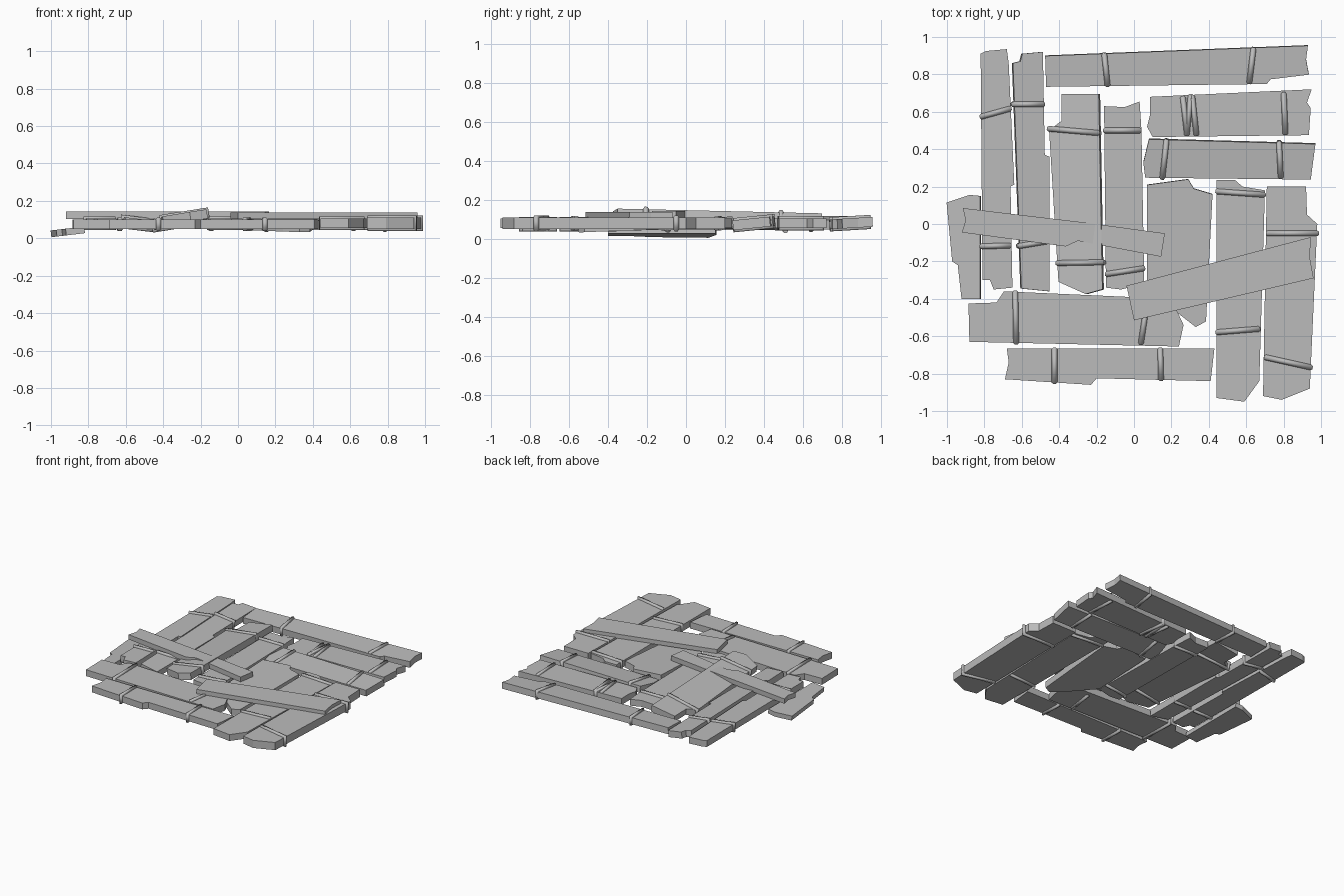
import bpy
from mathutils import Vector

cube = bpy.data.objects.get("Cube")
if cube:
    bpy.data.objects.remove(cube, do_unlink=True)


def make_material(name, grey):
    material = bpy.data.materials.new(name)
    material.use_nodes = True
    colour = (grey, grey, grey, 1)
    material.diffuse_color = colour
    shader = next(n for n in material.node_tree.nodes if n.type == 'BSDF_PRINCIPLED')
    shader.inputs["Base Color"].default_value = colour
    return material


wood = make_material("weathered_grey_wood", .5)


def link(name, data):
    part = bpy.data.objects.new(name, data)
    bpy.context.collection.objects.link(part)
    data.materials.append(wood)
    return part


def add_strap(name, start, end, lift, normal, half):
    """A thin cord looped around a plank from one edge to the other."""
    start, end = lift(start), lift(end)
    along = (end - start).normalized()
    inset = along * .014
    up = normal * (half + .002)
    curve = bpy.data.curves.new(name, 'CURVE')
    curve.dimensions = '3D'
    curve.bevel_depth = .015
    curve.bevel_resolution = 1
    path = curve.splines.new('POLY')
    path.use_cyclic_u = True
    loop = [start + inset + up, end - inset + up, end - inset - up, start + inset - up]
    path.points.add(len(loop) - 1)
    for point, position in zip(path.points, loop):
        point.co = (*position, 1)
    path.use_smooth = True
    link(name, curve)


def add_plank(name, outline, height=.08, thick=.05, slope=(0, 0), straps=()):
    """A board with a chipped outline, tilted by its slope in x and y."""
    points = [Vector(p) for p in outline]
    middle = sum(points, Vector((0, 0))) / len(points)
    tilt = Vector(slope)
    normal = Vector((-tilt.x, -tilt.y, 1)).normalized()
    half = thick / 2

    def lift(point):
        point = Vector(point)
        return Vector((point.x, point.y, height + tilt.dot(point - middle)))

    count = len(points)
    verts = [lift(p) + normal * side for side in (-half, half) for p in points]
    faces = [list(range(count)), list(range(count, count * 2))]
    for i in range(count):
        j = (i + 1) % count
        faces.append([i, j, j + count, i + count])
    mesh = bpy.data.meshes.new(name)
    mesh.from_pydata(verts, [], faces)
    # consistent outward normals
    import bmesh
    bm = bmesh.new()
    bm.from_mesh(mesh)
    bmesh.ops.recalc_face_normals(bm, faces=bm.faces)
    bm.to_mesh(mesh)
    bm.free()
    link(name, mesh)
    for index, (start, end) in enumerate(straps):
        add_strap(name + "_strap_" + "abc"[index], start, end, lift, normal, half)


# Upright boards on the right-hand side of the model
add_plank("outer_upright_board",
          [(-.82, .91), (-.79, .925), (-.68, .935), (-.67, .86), (-.64, .21), (-.66, .2),
           (-.65, -.34), (-.75, -.35), (-.77, -.3), (-.81, -.3)],
          straps=[((-.83, .57), (-.65, .62)), ((-.83, -.12), (-.65, -.115))])
add_plank("narrow_upright_board",
          [(-.65, .86), (-.61, .87), (-.6, .91), (-.49, .92), (-.48, .37), (-.455, .36),
           (-.455, -.36), (-.605, -.345)], slope=(-.12, 0),
          straps=[((-.66, .64), (-.475, .64)), ((-.63, -.12), (-.45, -.09))])
add_plank("raised_upright_board",
          [(-.385, .695), (-.185, .695), (-.165, -.35), (-.255, -.375), (-.4, -.31),
           (-.45, .5), (-.385, .55)], height=.095, slope=(.16, -.02),
          straps=[((-.465, .51), (-.175, .485)), ((-.42, -.21), (-.15, -.205))])
add_plank("inner_upright_board",
          [(-.16, .63), (-.05, .625), (.03, .655), (.04, .5), (.055, -.32), (-.07, -.35),
           (-.15, -.34)],
          straps=[((-.17, .5), (.045, .5)), ((-.16, -.27), (.065, -.235))])

# Crosswise boards at the back
add_plank("back_cross_board",
          [(-.475, .9), (.93, .955), (.92, .88), (.935, .8), (.73, .775), (.71, .75),
           (-.47, .735)], slope=(0, .06),
          straps=[((-.16, .92), (-.14, .73)), ((.64, .95), (.615, .745))])
add_plank("middle_cross_board",
          [(.085, .68), (.95, .72), (.925, .65), (.945, .62), (.935, .475), (.1, .465),
           (.07, .52), (.085, .58)],
          straps=[((.26, .69), (.285, .465)), ((.31, .695), (.335, .465)),
                  ((.8, .71), (.81, .47))])
add_strap("crossing_strap", (.305, .7), (.28, .465), lambda p: Vector((*p, .08)),
          Vector((0, 0, 1)), .025)
add_plank("lower_cross_board",
          [(.08, .455), (.97, .43), (.945, .24), (.06, .25), (.05, .33)], slope=(0, .1),
          straps=[((.175, .46), (.15, .235)), ((.775, .45), (.785, .24))])

# Upright boards on the left-hand side of the model
add_plank("wide_centre_board",
          [(.07, .21), (.29, .24), (.32, .19), (.42, .16), (.385, -.52), (.33, -.55),
           (.24, -.48), (.07, -.3)], height=.075, slope=(0, .04))
add_plank("left_upright_board",
          [(.44, .235), (.54, .235), (.58, .2), (.7, .18), (.67, -.84), (.59, -.95),
           (.44, -.93)],
          straps=[((.43, .175), (.71, .155)), ((.43, -.58), (.68, -.56))])
add_plank("outer_left_board",
          [(.71, .2), (.92, .2), (.925, .05), (.98, 0), (.94, -.88), (.79, -.94),
           (.69, -.92)], thick=.06,
          straps=[((.7, -.05), (.995, -.05)), ((.69, -.71), (.96, -.77))])

# Crosswise boards at the front
add_plank("inner_front_board",
          [(-.885, -.425), (-.735, -.42), (-.695, -.36), (.2, -.4), (.265, -.54),
           (.24, -.655), (-.88, -.63)], height=.075,
          straps=[((-.635, -.35), (-.63, -.65)), ((.07, -.42), (.035, -.65))])
add_plank("outer_front_board",
          [(-.68, -.665), (.43, -.665), (.41, -.84), (-.2, -.825), (-.23, -.86),
           (-.69, -.83), (-.67, -.74)], height=.075,
          straps=[((-.425, -.655), (-.425, -.86)), ((.14, -.655), (.145, -.845))])

# Loose boards: two lying on top, one splinter hanging low at the edge
add_plank("long_diagonal_board",
          [(-.04, -.33), (.945, -.07), (.94, -.18), (.96, -.29), (0, -.515)],
          height=.12, thick=.034)
add_plank("short_diagonal_board",
          [(-.915, .085), (-.28, .01), (.165, -.05), (.145, -.175), (-.3, -.09),
           (-.365, -.12), (-.92, -.045), (-.9, .02)], height=.123, thick=.038)
add_plank("hanging_splinter",
          [(-1, .115), (-.88, .155), (-.82, .15), (-.82, -.4), (-.92, -.4),
           (-.94, -.22), (-.97, -.2)], height=.035, thick=.036, slope=(.12, 0))
